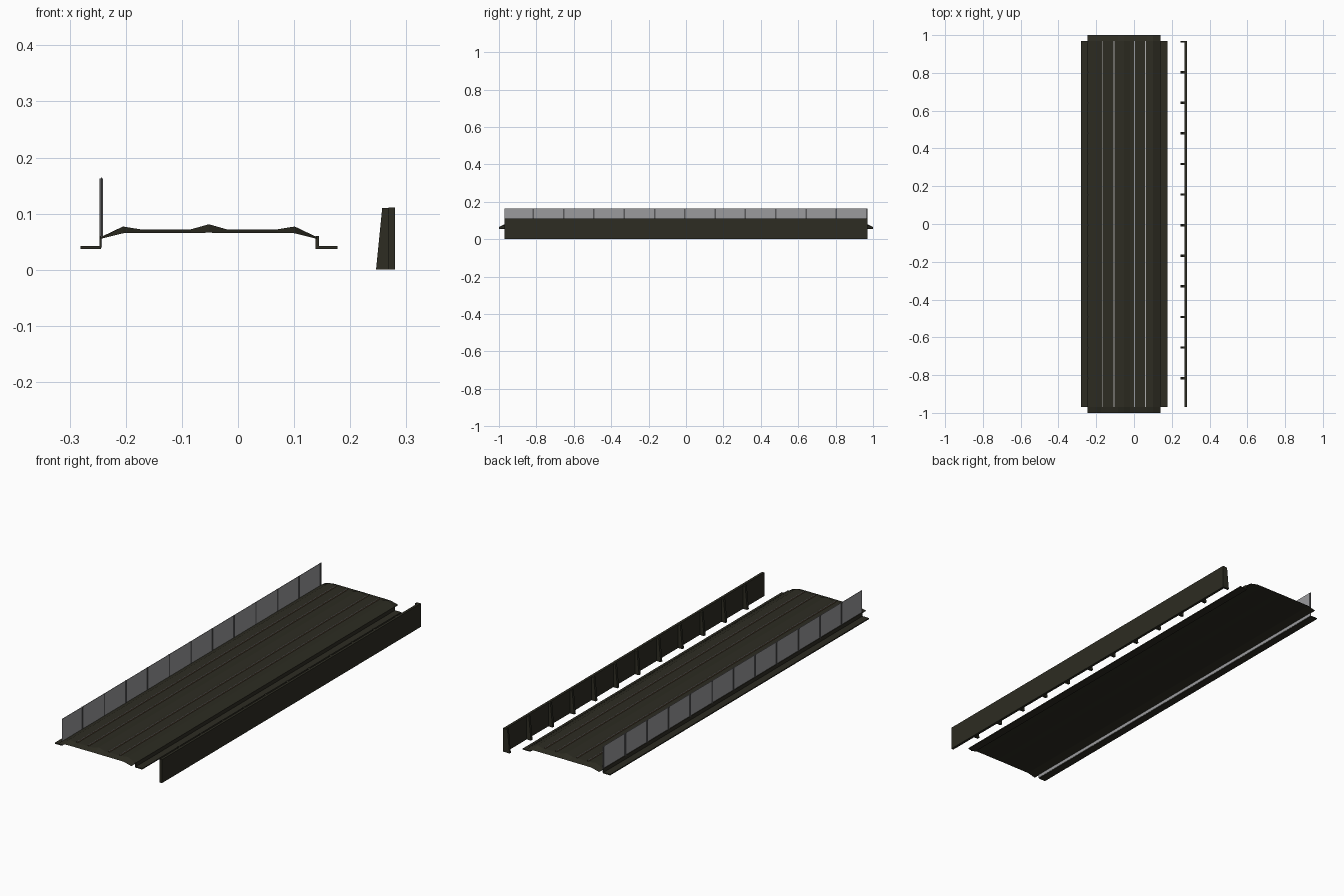
import bpy, bmesh

if "Cube" in bpy.data.objects:
    bpy.data.objects.remove(bpy.data.objects["Cube"])

def mat(name, r, g, b):
    m = bpy.data.materials.new(name)
    m.diffuse_color = (r, g, b, 1)
    m.use_nodes = True
    m.node_tree.nodes["Principled BSDF"].inputs["Base Color"].default_value = m.diffuse_color
    return m

DARK = mat("dark_olive", 0.026, 0.025, 0.016)
GLASS = mat("panel_grey", 0.33, 0.33, 0.34)
POST = mat("post_grey", 0.10, 0.10, 0.105)
STEEL = mat("rail_steel", 0.42, 0.42, 0.42)
RUST = mat("rail_rust", 0.16, 0.11, 0.06)

L = 0.97                                        # half length of walls and rails
POST_Y = [0.966 - i * 0.162 for i in range(12)]

def finish(name, bm, mats):
    bmesh.ops.recalc_face_normals(bm, faces=bm.faces)
    me = bpy.data.meshes.new(name)
    bm.to_mesh(me)
    bm.free()
    for m in mats:
        me.materials.append(m)
    ob = bpy.data.objects.new(name, me)
    bpy.context.collection.objects.link(ob)
    return ob

def extrude(bm, prof, y0, y1):
    """Closed prism from an (x, z) profile running along y."""
    a = [bm.verts.new((x, y0, z)) for x, z in prof]
    b = [bm.verts.new((x, y1, z)) for x, z in prof]
    bm.faces.new(a)
    bm.faces.new(b[::-1])
    n = len(prof)
    for i in range(n):
        j = (i + 1) % n
        bm.faces.new((a[i], b[i], b[j], a[j]))

def prism(name, prof, spans, m):
    bm = bmesh.new()
    for y0, y1 in spans:
        extrude(bm, prof, y0, y1)
    return finish(name, bm, [m])

def rect(x0, x1, z0, z1):
    return [(x0, z0), (x1, z0), (x1, z1), (x0, z1)]

# Ballast bed: crowned profile mirrored about the track centre, ends slope down
CX = -0.052
half = [(0.0, 0.081, 0.066), (0.032, 0.072, 0.0655), (0.122, 0.072, 0.0655),
        (0.153, 0.077, 0.065), (0.193, 0.058, 0.055)]
sect = [(CX - x, t, b) for x, t, b in half[:0:-1]] + [(CX + x, t, b) for x, t, b in half]
bm = bmesh.new()
rows = []
for y, k in ((-1, 2), (-L, 1), (L, 1), (1, 2)):
    rows.append([bm.verts.new((s[0], y, s[k])) for s in sect])
for r0, r1 in zip(rows, rows[1:] + rows[:1]):   # the last strip is the underside
    for i in range(len(sect) - 1):
        bm.faces.new((r0[i], r0[i + 1], r1[i + 1], r1[i]))
for c in (0, -1):
    bm.faces.new([r[c] for r in rows])
finish("ballast_bed", bm, [DARK])

# Rails: steel tops on rusty sides, open at the ends
bm = bmesh.new()
for x in (-0.165, -0.106, 0.002, 0.061):
    pts = [(x - 0.002, 0.071), (x - 0.002, 0.078), (x + 0.002, 0.078), (x + 0.002, 0.071)]
    a = [bm.verts.new((px, -L, z)) for px, z in pts]
    b = [bm.verts.new((px, L, z)) for px, z in pts]
    for i in range(3):
        f = bm.faces.new((a[i], b[i], b[i + 1], a[i + 1]))
        f.material_index = 0 if i == 1 else 1
finish("rails", bm, [STEEL, RUST])

# L-shaped kerbs with an outward foot, one each side
prism("left_kerb", [(-0.281, 0.037), (-0.244, 0.037), (-0.244, 0.06), (-0.247, 0.06),
                    (-0.247, 0.042), (-0.281, 0.042)], [(-L, L)], DARK)
prism("right_kerb", [(0.138, 0.037), (0.177, 0.037), (0.177, 0.042), (0.144, 0.042),
                     (0.144, 0.06), (0.138, 0.06)], [(-L, L)], DARK)

# Left screen: grey panel with posts
prism("screen_panel", rect(-0.2445, -0.2425, 0.04, 0.164), [(-L, L)], GLASS)
prism("screen_posts", rect(-0.247, -0.241, 0.058, 0.163),
      [(y - 0.004, y + 0.004) for y in POST_Y], POST)

# Right wall with tapered buttresses on the track side
prism("side_wall", rect(0.268, 0.28, 0.0, 0.111), [(-L, L)], DARK)
prism("wall_buttresses", [(0.246, 0.0), (0.268, 0.0), (0.268, 0.11), (0.257, 0.11)],
      [(y - 0.006, min(y + 0.006, L)) for y in POST_Y], DARK)
